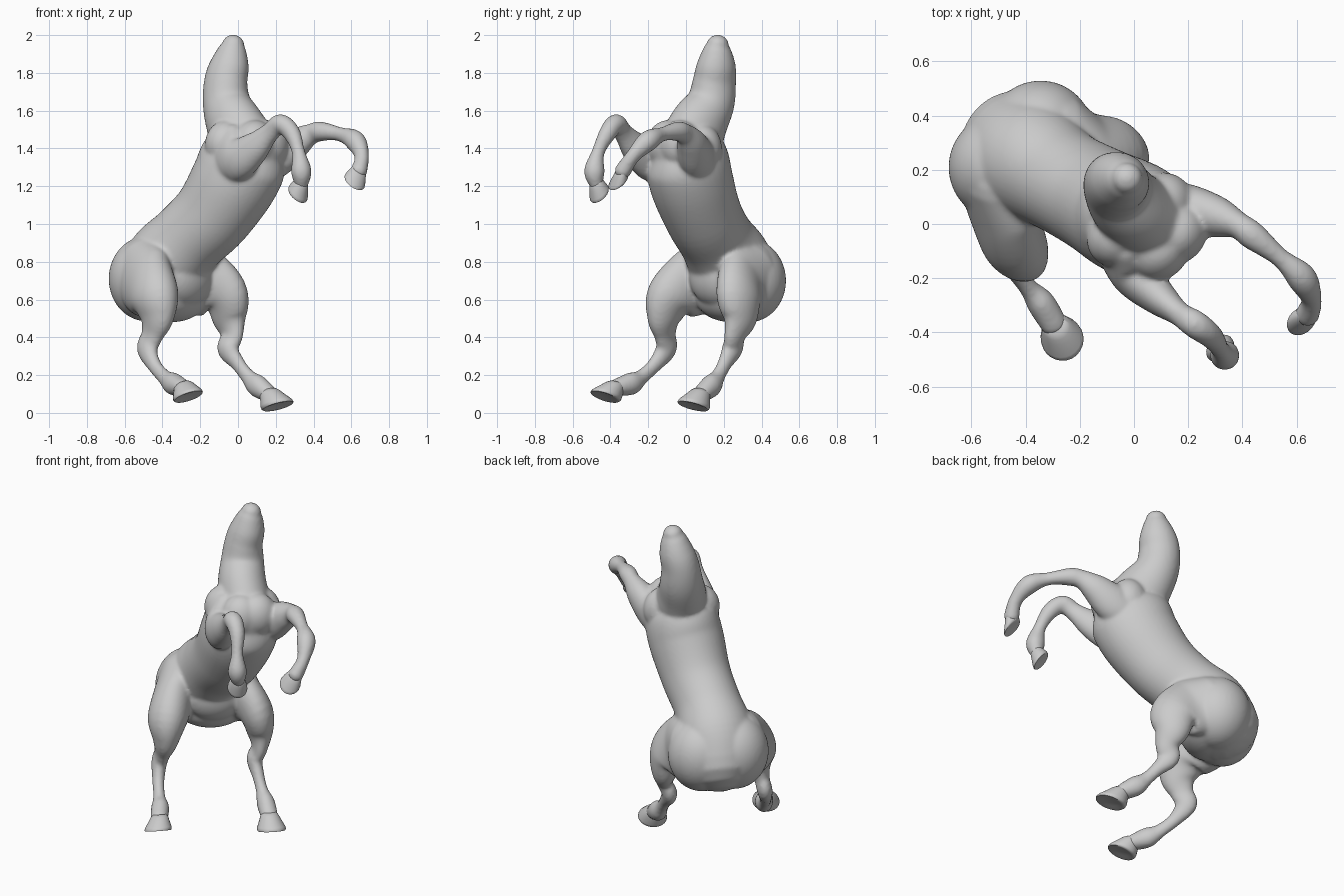
import bpy, bmesh, math
from mathutils import Vector, Matrix

LEFT = Vector((0.7, 0.7, 0))   # sideways direction of the animal


def spline(pts, steps=6):
    # Catmull-Rom through points with radii (x, y, z, side, depth)
    P = [pts[0]] + list(pts) + [pts[-1]]
    out = []
    for i in range(1, len(P) - 2):
        for k in range(steps):
            t = k / steps
            out.append([0.5 * (2 * b + (c - a) * t + (2 * a - 5 * b + 4 * c - d) * t * t
                        + (3 * b - a - 3 * c + d) * t ** 3)
                        for a, b, c, d in zip(P[i - 1], P[i], P[i + 1], P[i + 2])])
    return out + [list(pts[-1])]


def bridge(bm, rings):
    n = len(rings[0])
    for r, s in zip(rings, rings[1:]):
        for j in range(n):
            bm.faces.new((r[j], r[(j + 1) % n], s[(j + 1) % n], s[j]))
    bm.faces.new(rings[0][::-1])
    bm.faces.new(rings[-1])


def tube(bm, pts, side=LEFT, n=40):
    # rounded limb with elliptical sections
    S = spline(pts)
    C = [Vector(s[:3]) for s in S]
    T = [(C[min(i + 1, len(C) - 1)] - C[max(i - 1, 0)]).normalized() for i in range(len(C))]
    sec = [(c, t, s[3], s[4]) for c, t, s in zip(C, T, S)]

    def cap(s, sign):
        c, t, a, b = s
        r = 0.9 * min(a, b)
        return [(c + t * sign * r * math.sin(u), t, a * math.cos(u), b * math.cos(u))
                for u in (0.4, 0.8, 1.15, 1.45)]
    sec = cap(sec[0], -1)[::-1] + sec + cap(sec[-1], 1)
    rings = []
    for c, t, a, b in sec:
        u = (side - t * side.dot(t)).normalized()
        v = t.cross(u)
        rings.append([bm.verts.new(c + u * a * math.cos(2 * math.pi * j / n)
                                   + v * b * math.sin(2 * math.pi * j / n)) for j in range(n)])
    bridge(bm, rings)


def blob(bm, c, r):
    # ellipsoid muscle: across, along the heading, up
    m = Matrix.Translation(c) @ Matrix.Rotation(math.pi / 4, 4, 'Z') @ Matrix.Diagonal((*r, 1))
    bmesh.ops.create_uvsphere(bm, u_segments=40, v_segments=24, radius=1, matrix=m)


def finish(bm, name):
    bmesh.ops.recalc_face_normals(bm, faces=bm.faces)
    me = bpy.data.meshes.new(name)
    bm.to_mesh(me)
    bm.free()
    for p in me.polygons:
        p.use_smooth = True
    ob = bpy.data.objects.new(name, me)
    bpy.context.collection.objects.link(ob)
    return ob


def hoof(name, top, sole, toe, r_top, r_sole):
    # flared hoof with a flat, slightly hollow sole
    top, sole, toe = Vector(top), Vector(sole), Vector(toe).normalized()
    u = (LEFT - toe * LEFT.dot(toe)).normalized()
    bm = bmesh.new()
    rings = []
    for f, r in ((-0.4, r_top * 0.7), (-0.15, r_top * 0.93), (0.1, r_top * 1.05), (0.7, r_sole * 0.97),
                 (0.9, r_sole), (1, r_sole * 0.95), (1, r_sole * 0.8), (0.93, r_sole * 0.5)):
        c = top.lerp(sole, f)
        rings.append([bm.verts.new(c + u * r * 0.93 * math.cos(a) + toe * r * math.sin(a))
                      for a in [2 * math.pi * j / 24 for j in range(24)]])
    bridge(bm, rings)
    ob = finish(bm, name)
    ob.data.set_sharp_from_angle(angle=math.radians(50))


body = bmesh.new()

# trunk from rump to chest
tube(body, [(-0.43, 0.285, 0.67, .21, .215), (-0.37, 0.23, 0.80, .22, .225),
            (-0.265, 0.16, 0.92, .195, .205), (-0.135, 0.09, 1.05, .20, .215),
            (-0.025, 0.03, 1.22, .215, .235), (0.03, 0.005, 1.34, .205, .24),
            (0.06, -0.02, 1.42, .155, .19)], Vector((0.55, 0.83, 0)))

# raised neck and head
tube(body, [(0.05, 0.01, 1.40, .15, .18), (-0.02, 0.07, 1.53, .14, .16),
            (-0.06, 0.13, 1.64, .125, .13), (-0.065, 0.15, 1.75, .11, .12),
            (-0.045, 0.16, 1.84, .10, .108), (-0.03, 0.165, 1.92, .075, .078),
            (-0.025, 0.168, 1.95, .058, .06)])

# right and left hind legs
tube(body, [(-0.50, 0.17, 0.78, .14, .17), (-0.485, 0.05, 0.70, .12, .19),
            (-0.44, -0.08, 0.61, .115, .145), (-0.43, -0.115, 0.50, .075, .105),
            (-0.455, -0.11, 0.41, .045, .068), (-0.48, -0.105, 0.34, .045, .064),
            (-0.445, -0.165, 0.255, .035, .041), (-0.39, -0.235, 0.19, .035, .041),
            (-0.345, -0.29, 0.155, .052, .06), (-0.295, -0.37, 0.135, .05, .045)])
tube(body, [(-0.29, 0.36, 0.75, .13, .16), (-0.18, 0.30, 0.69, .11, .19),
            (-0.07, 0.28, 0.62, .10, .145), (-0.045, 0.285, 0.50, .075, .105),
            (-0.03, 0.26, 0.41, .045, .068), (-0.055, 0.245, 0.34, .045, .064),
            (0.0, 0.205, 0.26, .035, .041), (0.05, 0.17, 0.195, .035, .041),
            (0.10, 0.135, 0.145, .052, .06), (0.165, 0.08, 0.10, .05, .045)])

# right and left front legs, folded at the knee
tube(body, [(-0.06, -0.07, 1.38, .085, .16), (-0.005, -0.18, 1.34, .085, .12),
            (0.085, -0.265, 1.40, .068, .088), (0.165, -0.33, 1.48, .045, .055),
            (0.225, -0.37, 1.53, .052, .052), (0.285, -0.415, 1.48, .045, .047),
            (0.32, -0.465, 1.38, .034, .036), (0.335, -0.485, 1.28, .055, .055),
            (0.335, -0.475, 1.21, .037, .037)])
tube(body, [(0.11, 0.08, 1.37, .085, .16), (0.20, 0.055, 1.36, .09, .12),
            (0.31, 0.025, 1.43, .075, .085), (0.385, -0.005, 1.475, .05, .057),
            (0.44, -0.045, 1.49, .052, .052), (0.54, -0.125, 1.475, .036, .038),
            (0.62, -0.20, 1.44, .055, .055), (0.655, -0.28, 1.36, .037, .04),
            (0.64, -0.335, 1.28, .045, .045)])

# buttocks, groin, shoulders and breast muscles
for c, r in (((-0.485, 0.21, 0.71), (.20, .20, .225)), ((-0.345, 0.335, 0.70), (.195, .195, .22)),
             ((-0.35, 0.24, 0.62), (.22, .16, .14)), ((-0.28, 0.17, 0.72), (.18, .12, .16)),
             ((-0.06, -0.045, 1.42), (.12, .11, .13)), ((0.11, 0.08, 1.40), (.11, .11, .13)),
             ((0.09, -0.095, 1.42), (.12, .11, .13)), ((0.155, -0.035, 1.42), (.12, .11, .13))):
    blob(body, c, r)

# fuse the muscles into one skin
skin = finish(body, "horse_body")
rm = skin.modifiers.new("fuse", 'REMESH')
rm.mode = 'VOXEL'
rm.voxel_size = 0.01
rm.use_smooth_shade = True
sm = skin.modifiers.new("soften", 'SMOOTH')
sm.factor = 0.5
sm.iterations = 10

# hooves
hoof("right_hind_hoof", (-0.285, -0.385, 0.135), (-0.262, -0.43, 0.085), (.11, -.12, .07), .06, .085)
hoof("left_hind_hoof", (0.175, 0.07, 0.095), (0.212, 0.036, 0.035), (.11, -.10, .05), .062, .09)
hoof("right_front_hoof", (0.335, -0.475, 1.21), (0.315, -0.457, 1.155), (.5, -.4, -.7), .044, .062)
hoof("left_front_hoof", (0.638, -0.345, 1.275), (0.615, -0.36, 1.22), (.5, -.4, -.6), .046, .063)
